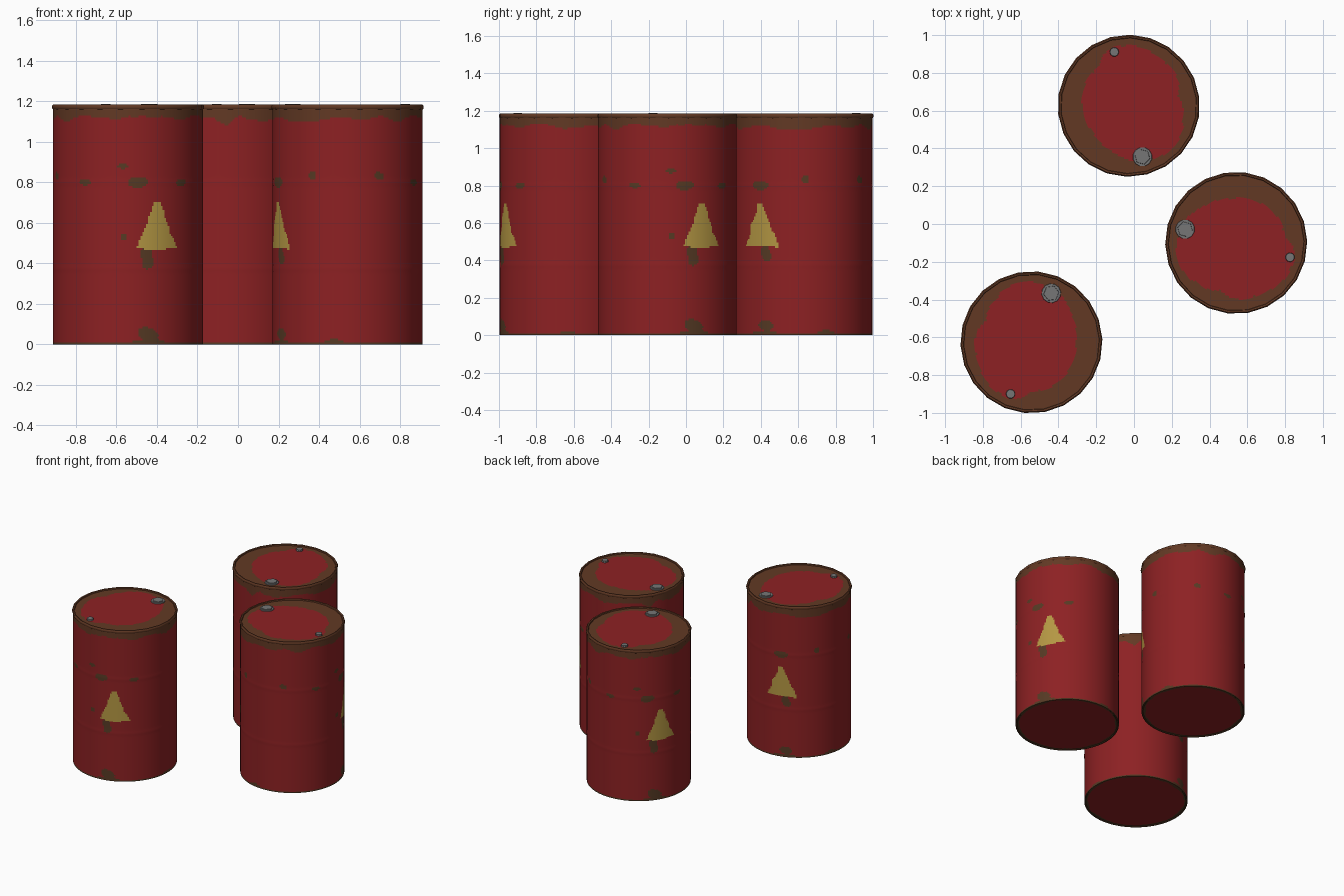
import bpy, bmesh, math
from mathutils import Vector, noise

if "Cube" in bpy.data.objects:
    bpy.data.objects.remove(bpy.data.objects["Cube"])


def srgb(r, g, b):
    f = lambda c: c / 12.92 if c <= 0.04045 else ((c + 0.055) / 1.055) ** 2.4
    return (f(r / 255), f(g / 255), f(b / 255), 1.0)


MATS = []
for name, col in [("red paint", (141, 33, 35)), ("brown rust", (98, 57, 36)),
                  ("olive rust", (86, 58, 36)), ("yellow label", (180, 151, 67)),
                  ("grey metal", (118, 118, 118))]:
    m = bpy.data.materials.new(name)
    m.diffuse_color = srgb(*col)
    m.use_nodes = True
    m.node_tree.nodes["Principled BSDF"].inputs["Base Color"].default_value = m.diffuse_color
    MATS.append(m)
RED, BROWN, OLIVE, YELLOW, GREY = range(5)

# Barrel centres and the direction of the large bung
BARRELS = [("left", -0.543, -0.626, 68), ("right", 0.541, -0.10, 165), ("back", -0.028, 0.626, -75)]
R, TOP = 0.371, 1.17


def lathe(profile, segs, paint, smooth=35, centre=(0, 0)):
    """Revolve (radius, z) points; radius 0 closes to a point. Faces painted by rule."""
    bm = bmesh.new()
    rings = []
    for r, z in profile:
        if r == 0:
            rings.append([bm.verts.new((centre[0], centre[1], z))] * segs)
        else:
            rings.append([bm.verts.new((centre[0] + r * math.cos(math.tau * i / segs),
                                        centre[1] + r * math.sin(math.tau * i / segs), z))
                          for i in range(segs)])
    for a, b in zip(rings, rings[1:]):
        for i in range(segs):
            j = (i + 1) % segs
            corners = list(dict.fromkeys((a[i], a[j], b[j], b[i])))
            f = bm.faces.new(corners)
            f.material_index = paint(f.calc_center_median())
            f.smooth = True
    bm.normal_update()
    for e in bm.edges:
        if len(e.link_faces) == 2 and e.calc_face_angle(0) > math.radians(smooth):
            e.smooth = False
    me = bpy.data.meshes.new("part")
    bm.to_mesh(me)
    bm.free()
    for m in MATS:
        me.materials.append(m)
    return me


def wob(p, freq, seed=0.0):
    return noise.noise(Vector((p.x, p.y, p.z)) * freq + Vector((seed, seed, seed)))


def delta(p, a):
    """Angle in degrees of point p from local direction a."""
    return (math.degrees(math.atan2(p.y, p.x)) - a + 180) % 360 - 180


# Rust patches on the wall: angle, height, half width, half height
LABELS = (-135, 37)
PATCHES = [(-151, 0.80, 0.05, 0.024), (-143, 0.42, 0.035, 0.055), (-143, 0.05, 0.055, 0.032),
           (-143, 0.01, 0.09, 0.015), (-162, 0.88, 0.025, 0.015), (-162, 0.53, 0.02, 0.02),
           (-193, 0.80, 0.03, 0.014), (-113, 0.80, 0.03, 0.018), (37, 0.80, 0.055, 0.022),
           (42, 0.44, 0.035, 0.05), (42, 0.05, 0.045, 0.032), (42, 0.01, 0.08, 0.015),
           (77, 0.83, 0.022, 0.02), (130, 0.83, 0.022, 0.018),
           (95, 0.01, 0.05, 0.015), (-70, 0.01, 0.05, 0.015)]


def paint_wall(p):
    n = wob(p, 14)
    drip = 0.06 * max(0, 1 - abs(delta(p, -20)) / 10)
    edge = 1.118 - drip + 0.03 * wob(p, 7, 5) + 0.012 * n
    if p.z > edge:
        return BROWN
    for a in LABELS:
        s = math.radians(delta(p, a)) * R
        half = 0.012 + 0.1 * (0.705 - p.z) / 0.235 + 0.022 * n
        if 0.472 + 0.012 * n < p.z < 0.70 and abs(s) < half:
            return YELLOW
    for a, z, w, h in PATCHES:
        s = math.radians(delta(p, a)) * R
        if (s / w) ** 2 + ((p.z - z) / h) ** 2 < 1 + 0.7 * wob(p, 24, 3):
            return OLIVE
    return OLIVE if p.z < 0.01 else RED


# Outline of the clean paint on the lid: (angle, radius)
CLEAN = [(-200, .32), (-176, .318), (-158, .265), (-128, .256), (-103, .25), (-71, .238),
         (-39, .249), (-8, .30), (22, .32), (42, .316), (62, .297), (85, .272), (109, .30),
         (135, .304), (160, .32), (184, .318)]


def paint_lid(p):
    a = math.degrees(math.atan2(p.y, p.x))
    for (a0, r0), (a1, r1) in zip(CLEAN, CLEAN[1:]):
        if a0 <= a <= a1:
            edge = r0 + (r1 - r0) * (a - a0) / (a1 - a0)
            return RED if math.hypot(p.x, p.y) < edge + 0.01 * wob(p, 25) else BROWN
    return BROWN


def paint_base(p):
    return OLIVE if math.hypot(p.x, p.y) > 0.345 + 0.015 * wob(p, 9) else RED


def rib(z):
    return sum(0.001 * math.exp(-((z - c) / 0.012) ** 2) for c in (0.375, 0.80))


# Wall with two shallow rolled ribs
N = 118
wall = lathe([(R - 0.001 + rib(TOP * i / N), TOP * i / N) for i in range(N + 1)], 240, paint_wall)
# Lid, base and faceted rolled rim
lid = lathe([(0.364 * (1 - i / 36), 1.174) for i in range(37)], 144, paint_lid)
base = lathe([(R - 0.001, 0), (0.362, 0.0), (0.358, 0.004)] +
             [(0.358 * k, 0.004) for k in (0.985, 0.97, 0.955, 0.94, 0.6, 0)], 120, paint_base)
base.flip_normals()
rim = lathe([(0.368, 1.158), (0.375, 1.164), (0.376, 1.178), (0.370, 1.184),
             (0.361, 1.182), (0.358, 1.172)], 22, lambda p: BROWN, 50)
# Bungs on the lid
BIG, SMALL = (0.28, 0), (-0.295, 0)
seat = lathe([(0.052, 1.172), (0.050, 1.179), (0, 1.179)], 12, lambda p: GREY, 35, BIG)
big = lathe([(0.042, 1.176), (0.040, 1.186), (0, 1.186)], 6, lambda p: GREY, 35, BIG)
small = lathe([(0.025, 1.172), (0.023, 1.187), (0, 1.188)], 10, lambda p: GREY, 35, SMALL)

PARTS = [("wall", wall), ("lid", lid), ("base", base), ("rim", rim),
         ("bung_seat", seat), ("large_bung", big), ("small_bung", small)]
for side, x, y, ang in BARRELS:
    for part, me in PARTS:
        ob = bpy.data.objects.new(f"{side}_barrel_{part}", me)
        ob.location = (x, y, 0)
        ob.rotation_euler.z = math.radians(ang)
        bpy.context.collection.objects.link(ob)
